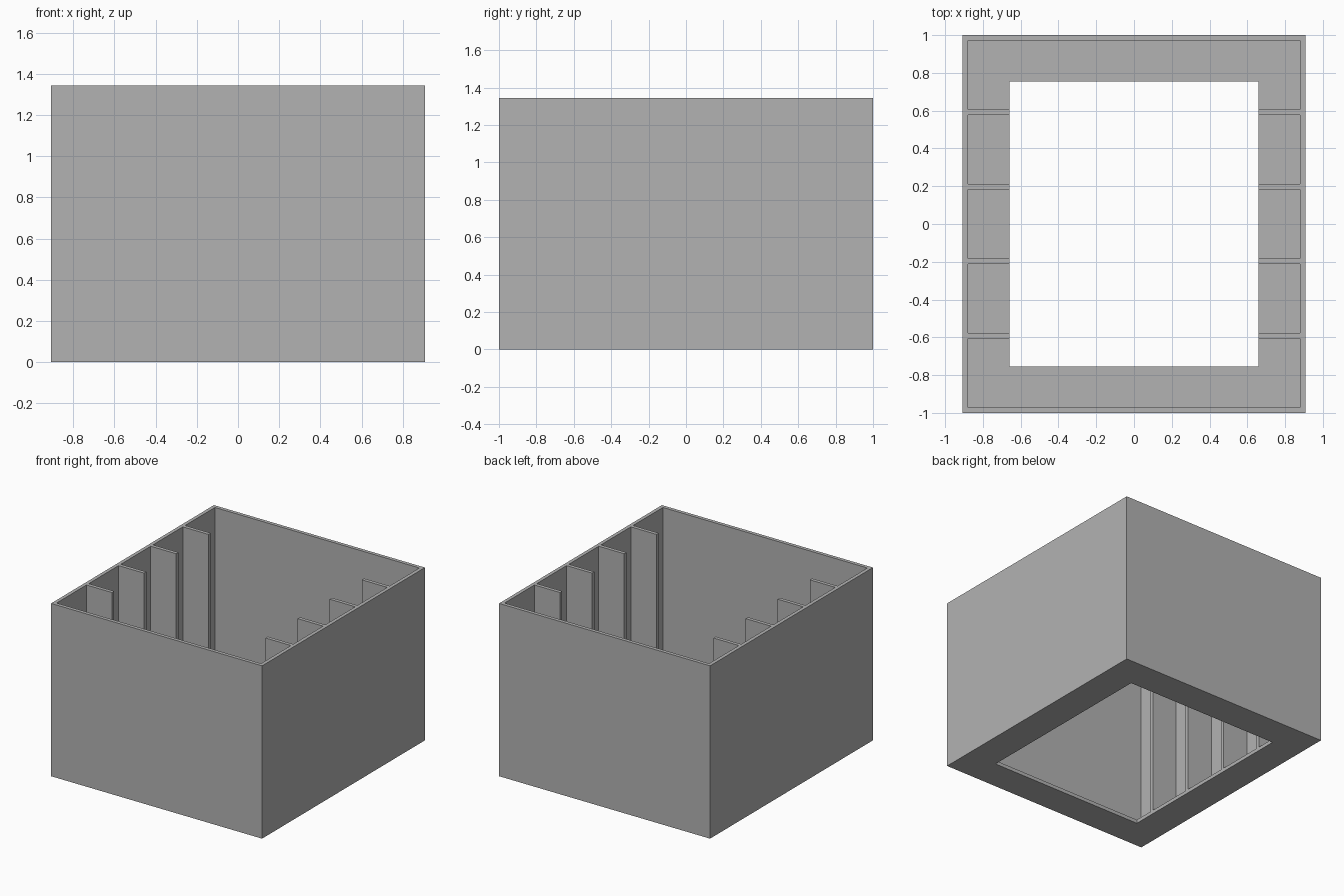
import bpy

if "Cube" in bpy.data.objects:
    bpy.data.objects.remove(bpy.data.objects["Cube"], do_unlink=True)

# Overall sizes: half width, half depth, height, wall and rib thickness
HALF_X, HALF_Y, HEIGHT, WALL = 0.907, 1.0, 1.343, 0.028
OPEN_X, OPEN_Y = 0.66, 0.755
BAYS = 5

grey = bpy.data.materials.new("plain grey")
grey.use_nodes = True
colour = (0.45, 0.45, 0.45, 1)
grey.diffuse_color = colour
grey.node_tree.nodes["Principled BSDF"].inputs["Base Color"].default_value = colour


def box(name, x, y, z):
    """Box from (low, high) ranges on each axis."""
    bpy.ops.mesh.primitive_cube_add(size=1, location=[sum(r) / 2 for r in (x, y, z)])
    ob = bpy.context.object
    ob.name = name
    ob.scale = [r[1] - r[0] for r in (x, y, z)]
    bpy.ops.object.transform_apply(location=True, rotation=False, scale=True)
    ob.data.materials.append(grey)
    return ob


def cut(target, cutter):
    """Subtract the cutter and remove it."""
    mod = target.modifiers.new("cut", "BOOLEAN")
    mod.operation = "DIFFERENCE"
    mod.solver = "EXACT"
    mod.object = cutter
    bpy.context.view_layer.objects.active = target
    bpy.ops.object.modifier_apply(modifier=mod.name)
    bpy.data.objects.remove(cutter, do_unlink=True)


# Solid block that becomes the open, ribbed box
body = box("ribbed_box", (-HALF_X, HALF_X), (-HALF_Y, HALF_Y), (0, HEIGHT))

# Bays hollow out the inside, leaving ribs between them and a floor below
pitch = (2 * HALF_Y - WALL) / BAYS
inner = HALF_X - WALL
for i in range(BAYS):
    start = -HALF_Y + WALL + i * pitch
    cut(body, box("bay_cutter", (-inner, inner), (start, start + pitch - WALL),
                  (WALL, HEIGHT + 0.2)))

# Central opening trims the ribs and passes through the floor
cut(body, box("opening_cutter", (-OPEN_X, OPEN_X), (-OPEN_Y, OPEN_Y),
              (-0.2, HEIGHT + 0.2)))
